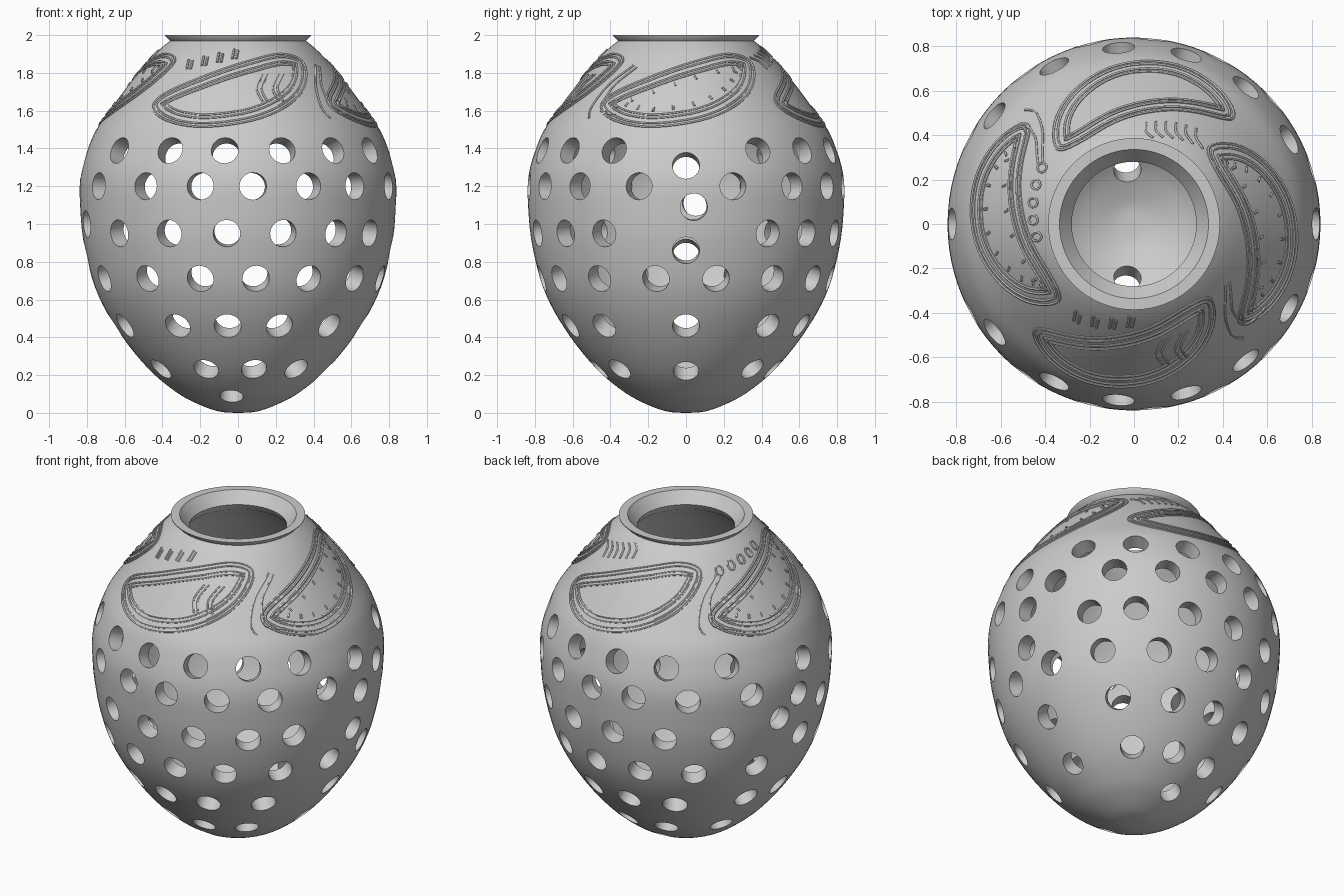
import bpy, bmesh
from math import sin, cos, asin, pi, radians
from mathutils import Vector, Matrix

if "Cube" in bpy.data.objects:
    bpy.data.objects.remove(bpy.data.objects["Cube"])


def catmull(pts, n, closed=False):
    """Smooth 2D points with a Catmull-Rom spline."""
    pts = [Vector(p) for p in pts]
    m = len(pts)
    get = (lambda i: pts[i % m]) if closed else (lambda i: pts[max(0, min(m - 1, i))])
    out = []
    for i in range(m if closed else m - 1):
        a, b, c, d = get(i - 1), get(i), get(i + 1), get(i + 2)
        for k in range(n):
            t = k / n
            out.append(0.5 * (2 * b + (c - a) * t + (2 * a - 5 * b + 4 * c - d) * t * t
                              + (3 * b - a - 3 * c + d) * t ** 3))
    return out if closed else out + [pts[-1]]


# Outer wall profile (radius, height)
WALL = catmull([(0, 0), (.08, .004), (.15, .022), (.24, .06), (.32, .105), (.44, .2),
                (.55, .32), (.645, .45), (.72, .58), (.775, .72), (.82, .92), (.835, 1.08),
                (.838, 1.2), (.825, 1.3), (.79, 1.41), (.75, 1.5), (.68, 1.6), (.60, 1.71),
                (.52, 1.81), (.43, 1.91), (.36, 1.97)], 3)


def wall_at(z):
    """Radius and outward profile normal at a height."""
    for a, b in zip(WALL, WALL[1:]):
        if b.y >= z:
            break
    f = (z - a.y) / (b.y - a.y)
    d = (b - a).normalized()
    return a.x + (b.x - a.x) * f, Vector((d.y, -d.x))


def surface(t, z):
    """Point and normal on the vase; angle t is measured from the front."""
    r, n = wall_at(z)
    return (Vector((r * sin(t), -r * cos(t), z)),
            Vector((n.x * sin(t), -n.x * cos(t), n.y)))


def from_front(x, z):
    return (asin(max(-1, min(1, x / wall_at(z)[0]))), z)


# Vase shell: outer wall, flared rim, inner wall
inner = []
for a, b in zip(WALL, WALL[1:]):
    d = (b - a).normalized()
    p = (a + b) / 2 + Vector((-d.y, d.x)) * .09
    if p.x > .03 and p.y < 1.84:
        inner.append(p)
profile = WALL + [Vector(p) for p in ((.385, 1.995), (.386, 2), (.335, 2), (.28, 1.93), (.30, 1.89))]
profile += inner[::-1] + [Vector((0, inner[0].y))]
bm = bmesh.new()
vs = [bm.verts.new((p.x, 0, p.y)) for p in profile]
es = [bm.edges.new(e) for e in zip(vs, vs[1:])]
bmesh.ops.spin(bm, geom=vs + es, axis=(0, 0, 1), cent=(0, 0, 0), angle=2 * pi,
               steps=96, use_duplicate=False)
bmesh.ops.remove_doubles(bm, verts=bm.verts, dist=1e-4)
bmesh.ops.recalc_face_normals(bm, faces=bm.faces)
me = bpy.data.meshes.new("vase_body")
bm.to_mesh(me)
vase = bpy.data.objects.new("vase_body", me)
bpy.context.collection.objects.link(vase)

# Hole cutters: rows on the front half, mirrored to the back, plus the side seams
rows = {1.39: (-.63, -.36, -.07, .235, .505, .70),
        1.2: (-.74, -.49, -.2, .08, .375, .62, .8),
        .95: (-.63, -.365, -.06, .24, .52, .70),
        .71: (-.71, -.48, -.2, .095, .375, .62, .755),
        .46: (-.6, -.32, -.055, .22, .485),
        .23: (-.41, -.17, .085, .31),
        .085: (-.035,)}
holes = []
for z, xs in rows.items():
    for x in xs:
        t = from_front(x, z)[0]
        holes += [(t, z), (pi - t, z)]
t = asin(-.8 / .826)
holes += [(t, 1.0), (pi - t, 1.0)]
holes += [(pi / 2, z) for z in (1.31, .86, .46, .22)] + [(pi / 2 + .05, 1.09)]
holes += [(-pi / 2, z) for z in (1.31, .83, .46)] + [(-pi / 2 - .07, 1.11)]
bm = bmesh.new()
for t, z in holes:
    p, n = surface(t, z)
    rad = .062 if z < .1 else .068 if z < .3 else .072
    m = Matrix.Translation(p - n * .045) @ n.to_track_quat('Z', 'Y').to_matrix().to_4x4()
    bmesh.ops.create_cone(bm, cap_ends=True, segments=24, radius1=rad, radius2=rad,
                          depth=.24, matrix=m)
me = bpy.data.meshes.new("hole_cutter")
bm.to_mesh(me)
cutter = bpy.data.objects.new("hole_cutter", me)
bpy.context.collection.objects.link(cutter)
cutter.hide_render = True
mod = vase.modifiers.new("holes", 'BOOLEAN')
mod.operation, mod.solver, mod.object = 'DIFFERENCE', 'EXACT', cutter
bpy.context.view_layer.objects.active = vase
vase.select_set(True)
bpy.ops.object.modifier_apply(modifier=mod.name)
bpy.data.objects.remove(cutter)
bpy.ops.object.shade_smooth_by_angle(angle=radians(35))

# Shoulder relief: thin raised lines that follow the wall
relief = bpy.data.curves.new("shoulder_relief", 'CURVE')
relief.dimensions = '3D'
relief.bevel_depth = .007
relief.bevel_resolution = 1
relief.use_fill_caps = True


def stroke(pts, closed=False):
    s = relief.splines.new('POLY')
    s.points.add(len(pts) - 1)
    for q, p in zip(s.points, pts):
        q.co = (*p, 1)
    s.use_cyclic_u = closed


def line(front_pts, turn=0):
    """Open stroke given as front-view (x, z), turned around the vase."""
    tz = catmull([from_front(*p) for p in front_pts], 4)
    stroke([surface(t + turn, z)[0] for t, z in tz])


def inset(loop, dist):
    """Move a closed surface loop inwards along the wall."""
    out = []
    for i, (t, z) in enumerate(loop):
        a, b = surface(*loop[i - 2])[0], surface(*loop[(i + 2) % len(loop)])[0]
        p, n = surface(t, z)
        q = p + (b - a).normalized().cross(n) * dist
        tq = t + ((q.x * cos(t) + q.y * sin(t)) / Vector((q.x, q.y)).length)
        out.append(surface(tq, q.z)[0])
    return out


# Leaf-shaped panel outline, clockwise as seen from the front
leaf = [(-.45, 1.62), (-.39, 1.69), (-.2, 1.775), (.01, 1.85), (.21, 1.9), (.335, 1.865),
        (.36, 1.755), (.28, 1.64), (.08, 1.55), (-.19, 1.515), (-.38, 1.55)]
loop = [tuple(p) for p in catmull([from_front(*p) for p in leaf], 6, True)]
for k in range(4):
    turned = [(t + k * pi / 2, z) for t, z in loop]
    for d in (0, .022, .055, .077):
        stroke(inset(turned, d), True)
    # Beaded inner border on the two side panels
    if k % 2:
        a, b = inset(turned, .097), inset(turned, .122)
        for i in range(0, len(a), 3):
            stroke([a[i], b[i]])

# Cross bars inside the front panel
for dx in (0, .025, .085, .11):
    line([(.13 + dx, 1.79), (.10 + dx, 1.72), (.13 + dx, 1.65)])

# Short ticks above the front and back panels, ovals on the left
for i in range(4):
    x, z = -.27 + .08 * i, 1.82 + .018 * i
    line([(x, z), (x + .01, z + .05)])
    line([(x + .02, z), (x + .03, z + .045)])
for i in range(6):
    x, z = -.28 + .045 * i, 1.83 + .012 * i
    line([(x - .03, z + .05), (x, z + .03), (x, z - .01)], pi)
for i in range(5):
    t0, z0 = -pi / 2 - .55 + .17 * i, 1.85 + .012 * i
    stroke([surface(t0 + .045 * cos(j * pi / 5), z0 + .022 * sin(j * pi / 5))[0]
            for j in range(10)], True)

# Loose wavy strokes between panels
for turn in (0, pi):
    line([(.41, 1.84), (.41, 1.74), (.44, 1.62), (.49, 1.56)], turn)
    line([(.43, 1.83), (.44, 1.74), (.47, 1.66)], turn)
    line([(.47, 1.66), (.51, 1.6), (.59, 1.575)], turn)

ornament = bpy.data.objects.new("shoulder_relief", relief)
bpy.context.collection.objects.link(ornament)
bpy.ops.object.select_all(action='DESELECT')
ornament.select_set(True)
bpy.context.view_layer.objects.active = ornament
bpy.ops.object.convert(target='MESH')
bpy.ops.object.shade_smooth_by_angle(angle=radians(50))
